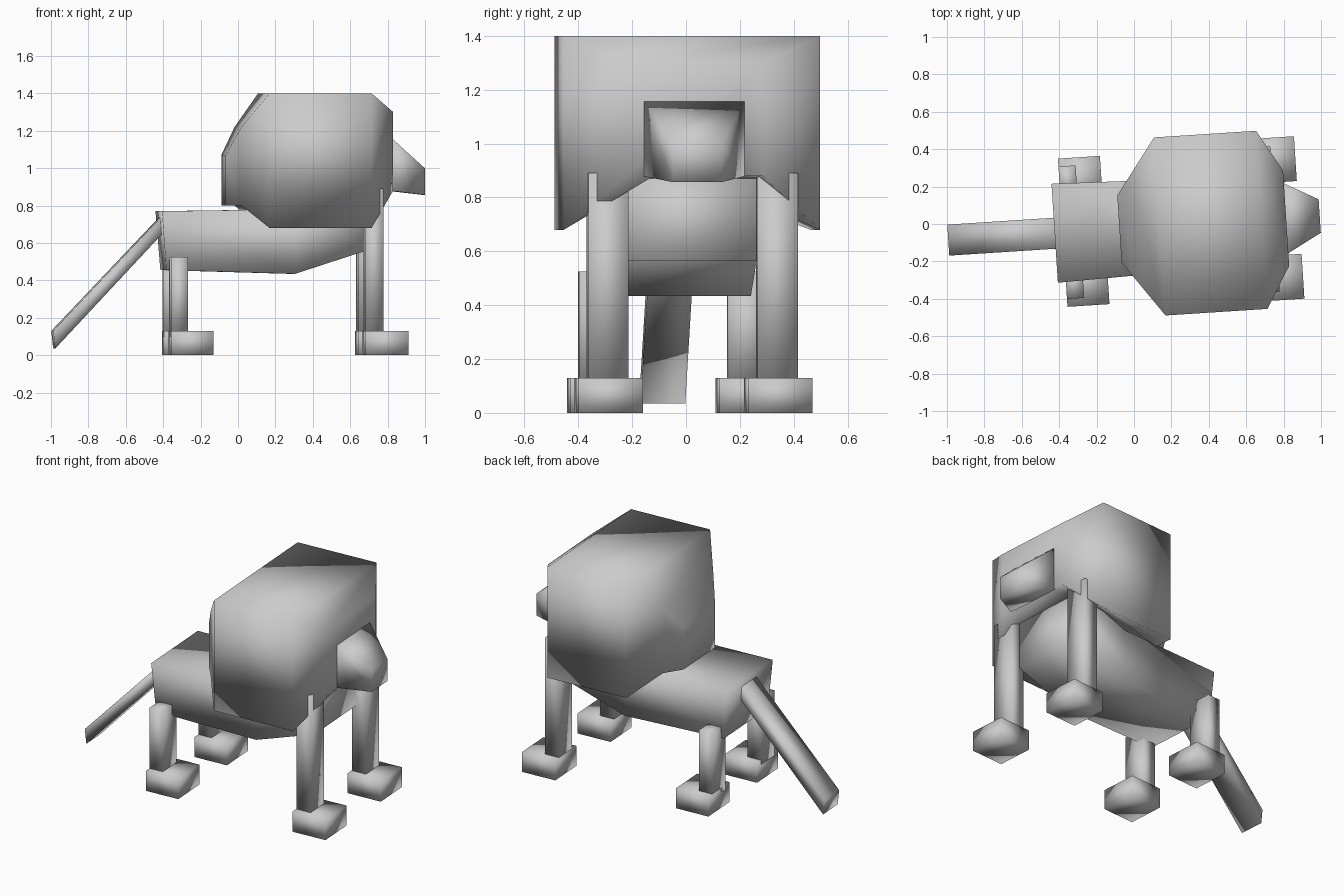
import bpy, bmesh, math
from mathutils import Matrix

if "Cube" in bpy.data.objects:
    bpy.data.objects.remove(bpy.data.objects["Cube"])

# The whole animal stands slightly turned about the vertical axis
TURN = Matrix.Translation((0, -0.022, 0)) @ Matrix.Rotation(math.radians(3.7), 4, 'Z')


def loft(name, rings):
    """Skin equal-length rings of points into a closed, smooth-shaded solid."""
    bm = bmesh.new()
    loops = [[bm.verts.new(p) for p in ring] for ring in rings]
    n = len(loops[0])
    for a, b in zip(loops, loops[1:]):
        for i in range(n):
            j = (i + 1) % n
            bm.faces.new((a[i], a[j], b[j], b[i]))
    bm.faces.new(loops[0][::-1])
    bm.faces.new(loops[-1])
    bmesh.ops.recalc_face_normals(bm, faces=bm.faces)
    for f in bm.faces:
        f.smooth = True
    bm.transform(TURN)
    mesh = bpy.data.meshes.new(name)
    bm.to_mesh(mesh)
    bm.free()
    obj = bpy.data.objects.new(name, mesh)
    bpy.context.collection.objects.link(obj)
    return obj


def rect(x, half, z0, z1):
    return [(x, half, z0), (x, half, z1), (x, -half, z1), (x, -half, z0)]


def box(name, x0, x1, y0, y1, z0, z1):
    return loft(name, [[(x0, y0, z), (x1, y0, z), (x1, y1, z), (x0, y1, z)]
                       for z in (z0, z1)])


# Mane: faceted block with an arched underside
def mane_ring(x, half, z0, z1, inner, zi):
    return [(x, half, z0), (x, half, z1), (x, -half, z1),
            (x, -half, z0), (x, -inner, zi), (x, inner, zi)]


loft("mane", [mane_ring(-0.078, 0.18, 0.80, 1.07, 0.10, 0.80),
              mane_ring(0.0, 0.287, 0.80, 1.22, 0.16, 0.80),
              mane_ring(0.138, 0.477, 0.68, 1.40, 0.24, 0.80),
              mane_ring(0.685, 0.477, 0.68, 1.40, 0.24, 0.87),
              mane_ring(0.815, 0.255, 0.88, 1.30, 0.15, 0.88)])

# Muzzle: tapered block on the face
loft("muzzle", [rect(0.80, 0.195, 0.88, 1.17), rect(0.995, 0.09, 0.857, 1.0)])

# Body: belly deepest in the middle, chest rising into the mane
body_back = [(-0.40, 0.25, 0.455), (-0.425, 0.265, 0.77),
             (-0.425, -0.265, 0.77), (-0.40, -0.25, 0.455)]
loft("body", [body_back, rect(0.29, 0.245, 0.435, 0.78),
              rect(0.69, 0.24, 0.565, 0.92)])

# Tail: straight bar sloping to the ground
loft("tail", [[(-0.41, 0.083, 0.65), (-0.41, 0.083, 0.745),
               (-0.41, -0.083, 0.745), (-0.41, -0.083, 0.65)],
              [(-0.985, 0.083, 0.035), (-0.995, 0.083, 0.13),
               (-0.995, -0.083, 0.13), (-0.985, -0.083, 0.035)]])

# Legs and paws on both sides
for side, s in (("left", 1), ("right", -1)):
    box("front_leg_" + side, 0.658, 0.755, s * 0.24, s * 0.39, 0.10, 0.89)
    box("front_paw_" + side, 0.655, 0.885, s * 0.195, s * 0.435, 0.0, 0.13)
    box("rear_leg_" + side, -0.382, -0.29, s * 0.20, s * 0.355, 0.10, 0.525)
    box("rear_paw_" + side, -0.382, -0.157, s * 0.157, s * 0.397, 0.0, 0.13)
